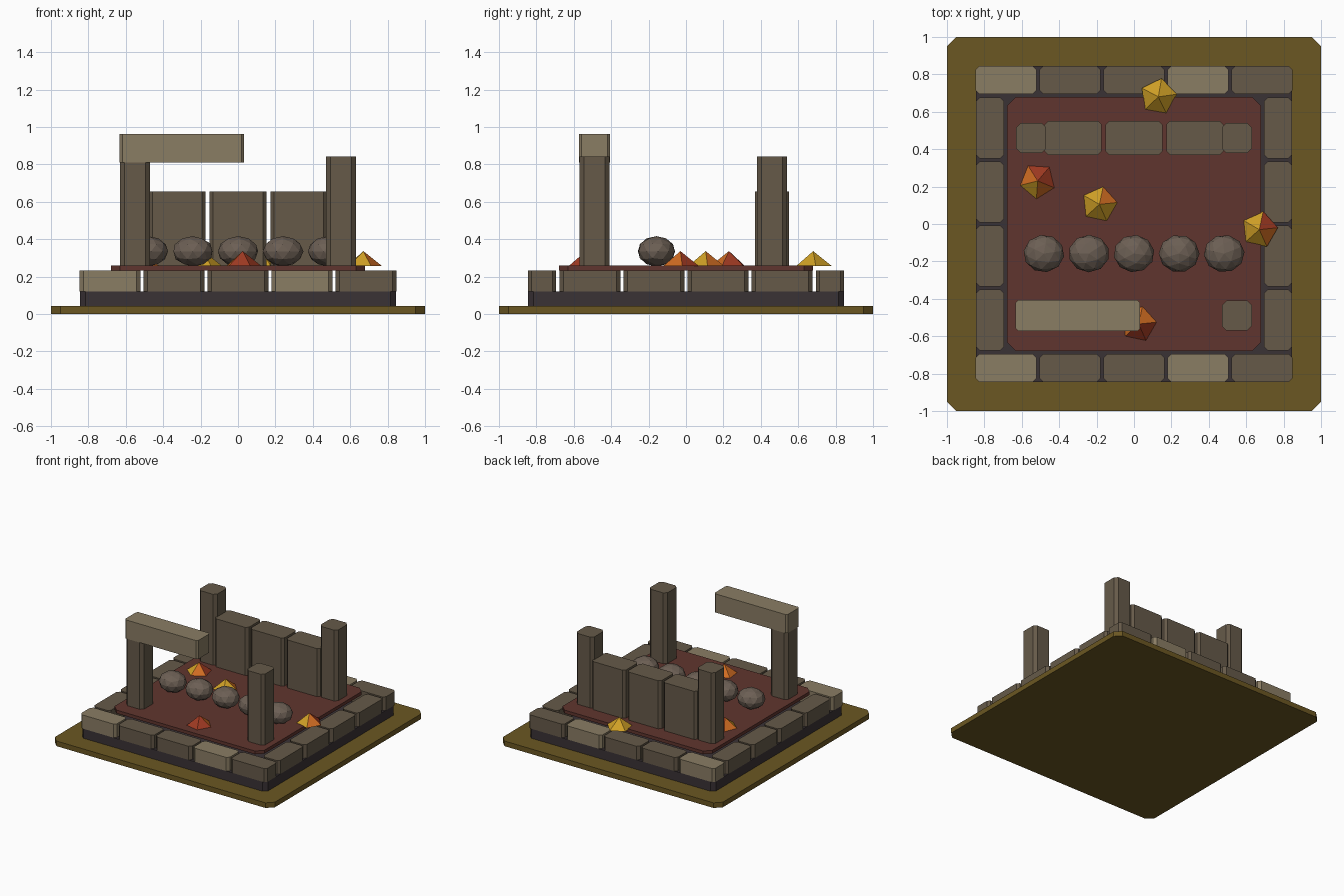
import bpy, bmesh, math, random
from mathutils import Euler

if "Cube" in bpy.data.objects:
    bpy.data.objects.remove(bpy.data.objects["Cube"])

random.seed(4)


def mat(name, hexcol):
    m = bpy.data.materials.new(name)
    c = [int(hexcol[i:i + 2], 16) / 255 for i in (0, 2, 4)]
    m.diffuse_color = [v / 12.92 if v <= 0.04045 else ((v + 0.055) / 1.055) ** 2.4 for v in c] + [1]
    m.use_nodes = True
    m.node_tree.nodes["Principled BSDF"].inputs["Base Color"].default_value = m.diffuse_color
    return m


EARTH = mat("olive earth", "6b5722")
DARK = mat("dark footing", "3a3235")
STONE = mat("stone", "665a49")
PALE = mat("pale stone", "8a7d64")
FLOOR = mat("red floor", "60352e")
ROCK = mat("boulder grey", "6c5f54")
YELLOW = mat("leaf yellow", "d0a026")
ORANGE = mat("leaf orange", "d06c22")
RED = mat("leaf red", "a03a22")


def finish(name, bm, *mats):
    bmesh.ops.recalc_face_normals(bm, faces=bm.faces)
    me = bpy.data.meshes.new(name)
    bm.to_mesh(me)
    bm.free()
    for m in mats:
        me.materials.append(m)
    ob = bpy.data.objects.new(name, me)
    bpy.context.collection.objects.link(ob)
    return ob


def block(name, x, y, w, d, z0, z1, c, m):
    """Upright block whose four vertical edges are chamfered by c."""
    bm = bmesh.new()
    a, b = w / 2, d / 2
    pts = [(a, -b + c), (a, b - c), (a - c, b), (-a + c, b),
           (-a, b - c), (-a, -b + c), (-a + c, -b), (a - c, -b)]
    f = bm.faces.new([bm.verts.new((x + p, y + q, z0)) for p, q in pts])
    top = bmesh.ops.extrude_face_region(bm, geom=[f])["geom"]
    bmesh.ops.translate(bm, vec=(0, 0, z1 - z0),
                        verts=[v for v in top if isinstance(v, bmesh.types.BMVert)])
    return finish(name, bm, m)


# ground plate, footing and raised floor
block("ground_plate", 0, 0, 2, 2, 0, 0.042, 0.05, EARTH)
block("footing", 0, 0, 1.69, 1.69, 0.042, 0.12, 0.03, DARK)
block("floor_slab", 0, 0, 1.36, 1.36, 0.233, 0.26, 0.05, FLOOR)

# ring of kerb stones
for s, side in ((-1, "front"), (1, "back")):
    for i in range(5):
        block(f"{side}_kerb_{i}", (i - 2) * 0.342, s * 0.77, 0.325, 0.152, 0.12, 0.232, 0.02,
              PALE if i in (0, 3) else STONE)
for s, side in ((-1, "left"), (1, "right")):
    for i in range(4):
        block(f"{side}_kerb_{i}", s * 0.77, (i - 1.5) * 0.342, 0.152, 0.325, 0.12, 0.232, 0.02, STONE)

# corner posts, broken lintel and back wall
for s, side in ((-1, "left"), (1, "right")):
    block(f"front_{side}_post", s * 0.55, -0.49, 0.16, 0.16, 0.26, 0.81 if s < 0 else 0.842, 0.024, STONE)
    block(f"back_{side}_post", s * 0.55, 0.46, 0.16, 0.16, 0.26, 0.842, 0.024, STONE)
block("lintel", -0.3, -0.49, 0.665, 0.166, 0.81, 0.963, 0.014, PALE)
for i in range(3):
    block(f"back_wall_{i}", (i - 1) * 0.325, 0.46, 0.305, 0.182, 0.26, 0.655, 0.02, STONE)

# row of faceted boulders
for i in range(5):
    bm = bmesh.new()
    bmesh.ops.create_icosphere(bm, subdivisions=2, radius=1)
    rot = Euler((0, 0, random.uniform(0, 6))).to_matrix()
    for v in bm.verts:
        p = rot @ v.co
        v.co = ((i - 2) * 0.241 + p.x * 0.109, -0.158 + p.y * 0.1, 0.335 + p.z * 0.081)
    finish(f"boulder_{i}", bm, ROCK)

# leaf piles: five-sided pyramids; colours of faces start at the first corner angle
Y, O, R = 0, 1, 2
piles = [(0.13, 0.68, 8, (Y, Y, Y, Y, Y)),
         (-0.515, 0.23, 50, (R, O, Y, O, R)),
         (-0.185, 0.105, 6, (O, Y, Y, Y, Y)),
         (0.67, -0.03, 6, (R, Y, Y, Y, O)),
         (0.025, -0.535, 6, (O, O, O, R, R))]
for n, (x, y, phase, cols) in enumerate(piles):
    bm = bmesh.new()
    ring = []
    for k in range(5):
        a = math.radians(phase + 72 * k)
        ring.append(bm.verts.new((x + 0.1 * math.cos(a), y + 0.1 * math.sin(a), 0.257)))
    tip = bm.verts.new((x, y, 0.336))
    bm.faces.new(ring[::-1]).material_index = cols[0]
    for k in range(5):
        bm.faces.new((ring[k], ring[(k + 1) % 5], tip)).material_index = cols[k]
    finish(f"leaf_pile_{n}", bm, YELLOW, ORANGE, RED)
